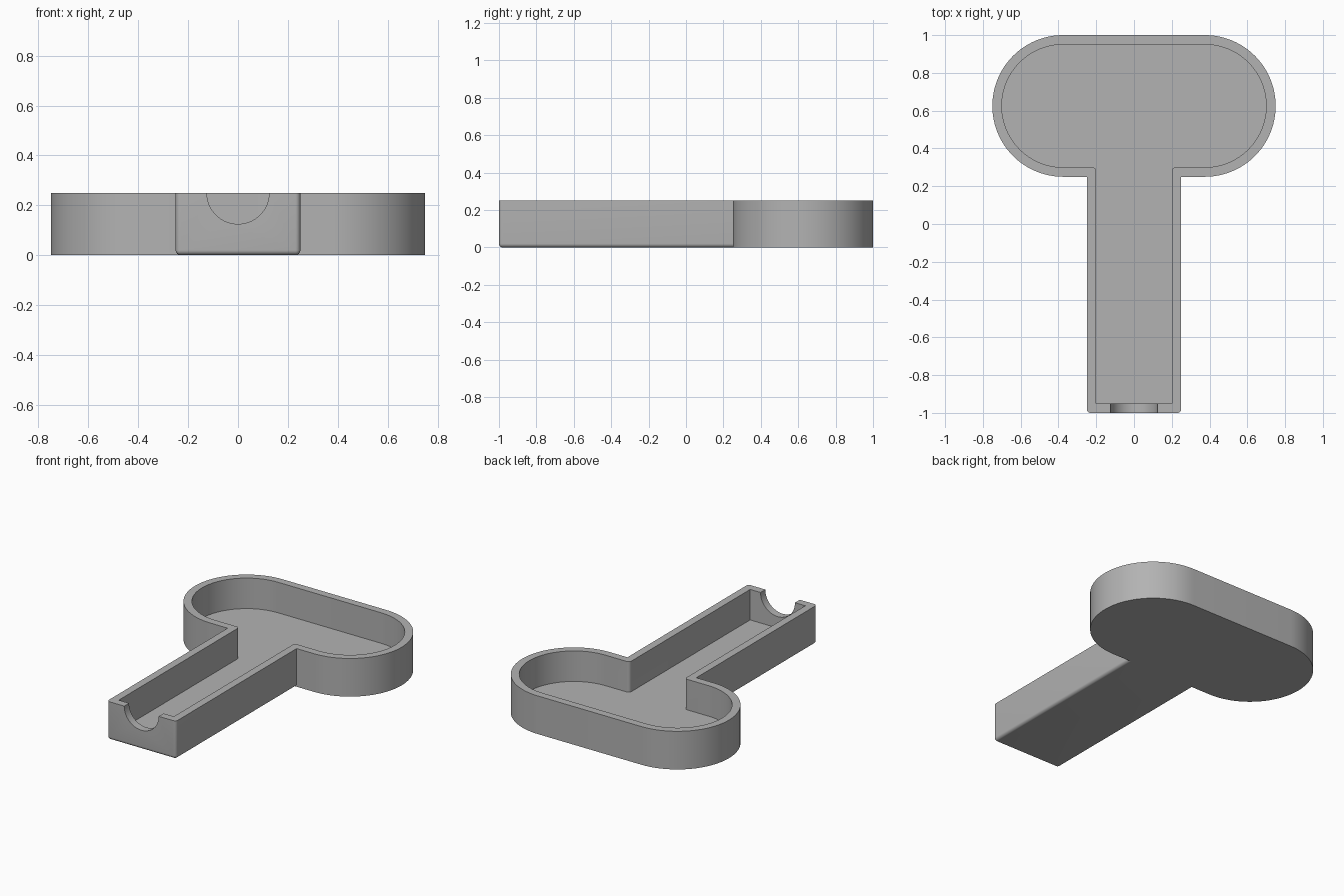
import bpy, bmesh
from math import sin, cos, pi, radians

cube = bpy.data.objects.get("Cube")
if cube:
    bpy.data.objects.remove(cube, do_unlink=True)

HEIGHT, WALL = 0.25, 0.05
HEAD_R, HEAD_X, HEAD_Y = 0.375, 0.375, 0.625
STEM_X, ROUND = 0.25, 0.02

grey = bpy.data.materials.new("grey plastic")
grey.use_nodes = True
colour = (0.45, 0.45, 0.45, 1)
grey.diffuse_color = colour
grey.node_tree.nodes["Principled BSDF"].inputs["Base Color"].default_value = colour


def arc(cx, cy, r, start, end, steps):
    return [(cx + r * cos(start + (end - start) * i / steps),
             cy + r * sin(start + (end - start) * i / steps)) for i in range(steps + 1)]


def make_object(name, bm):
    bmesh.ops.recalc_face_normals(bm, faces=bm.faces[:])
    mesh = bpy.data.meshes.new(name)
    bm.to_mesh(mesh)
    bm.free()
    mesh.materials.append(grey)
    obj = bpy.data.objects.new(name, mesh)
    bpy.context.collection.objects.link(obj)
    return obj


def prism(outline, z0, z1):
    bm = bmesh.new()
    face = bm.faces.new([bm.verts.new((x, y, z0)) for x, y in outline])
    top = bmesh.ops.extrude_face_region(bm, geom=[face])["geom"]
    bmesh.ops.translate(bm, vec=(0, 0, z1 - z0),
                        verts=[v for v in top if isinstance(v, bmesh.types.BMVert)])
    return bm


def combine(target, other, operation):
    mod = target.modifiers.new(operation.title(), 'BOOLEAN')
    mod.operation, mod.solver, mod.object = operation, 'EXACT', other
    bpy.context.view_layer.update()
    graph = bpy.context.evaluated_depsgraph_get()
    result = bpy.data.meshes.new_from_object(target.evaluated_get(graph))
    target.modifiers.clear()
    target.data = result
    bpy.data.objects.remove(other, do_unlink=True)


# Rounded head of the tray
head = (arc(HEAD_X, HEAD_Y, HEAD_R, -pi / 2, pi / 2, 48)
        + arc(-HEAD_X, HEAD_Y, HEAD_R, pi / 2, pi * 1.5, 48))
tray = make_object("t_shaped_tray", prism(head, 0, HEIGHT))

# Straight stem with softened bottom and front corner edges
bm = prism([(-STEM_X, -1), (STEM_X, -1), (STEM_X, 0.5), (-STEM_X, 0.5)], 0, HEIGHT)
soft = []
for e in bm.edges:
    mid = (e.verts[0].co + e.verts[1].co) / 2
    upright = abs(e.verts[0].co.z - e.verts[1].co.z) > 0.1
    if mid.y < 0.4 and (upright or mid.z < 0.01):
        soft.append(e)
bmesh.ops.bevel(bm, geom=soft, offset=ROUND, segments=6, profile=0.5, affect='EDGES')
combine(tray, make_object("stem", bm), 'UNION')

# Inner hollow, rounded where the stem meets the head
inner_r, inner_x = HEAD_R - WALL, STEM_X - WALL
neck_y = HEAD_Y - inner_r
right = ([(inner_x, WALL - 1)]
         + arc(inner_x + ROUND, neck_y - ROUND, ROUND, pi, pi / 2, 6)
         + arc(HEAD_X, HEAD_Y, inner_r, -pi / 2, pi / 2, 48))
hollow = right + [(-x, y) for x, y in reversed(right)]
combine(tray, make_object("hollow_cutter", prism(hollow, WALL, HEIGHT + 0.1)), 'DIFFERENCE')

# Half-round notch through the front wall
bm = prism(arc(0, 0, 0.125, 0, 2 * pi * 63 / 64, 63), -0.04, 0.1)
for v in bm.verts:
    x, y, z = v.co
    v.co = (x, z - 1.0, y + HEIGHT)
combine(tray, make_object("notch_cutter", bm), 'DIFFERENCE')

# Smooth curves with crisp edges
bpy.ops.object.select_all(action='DESELECT')
tray.select_set(True)
bpy.context.view_layer.objects.active = tray
bpy.ops.object.shade_smooth_by_angle(angle=radians(30))
